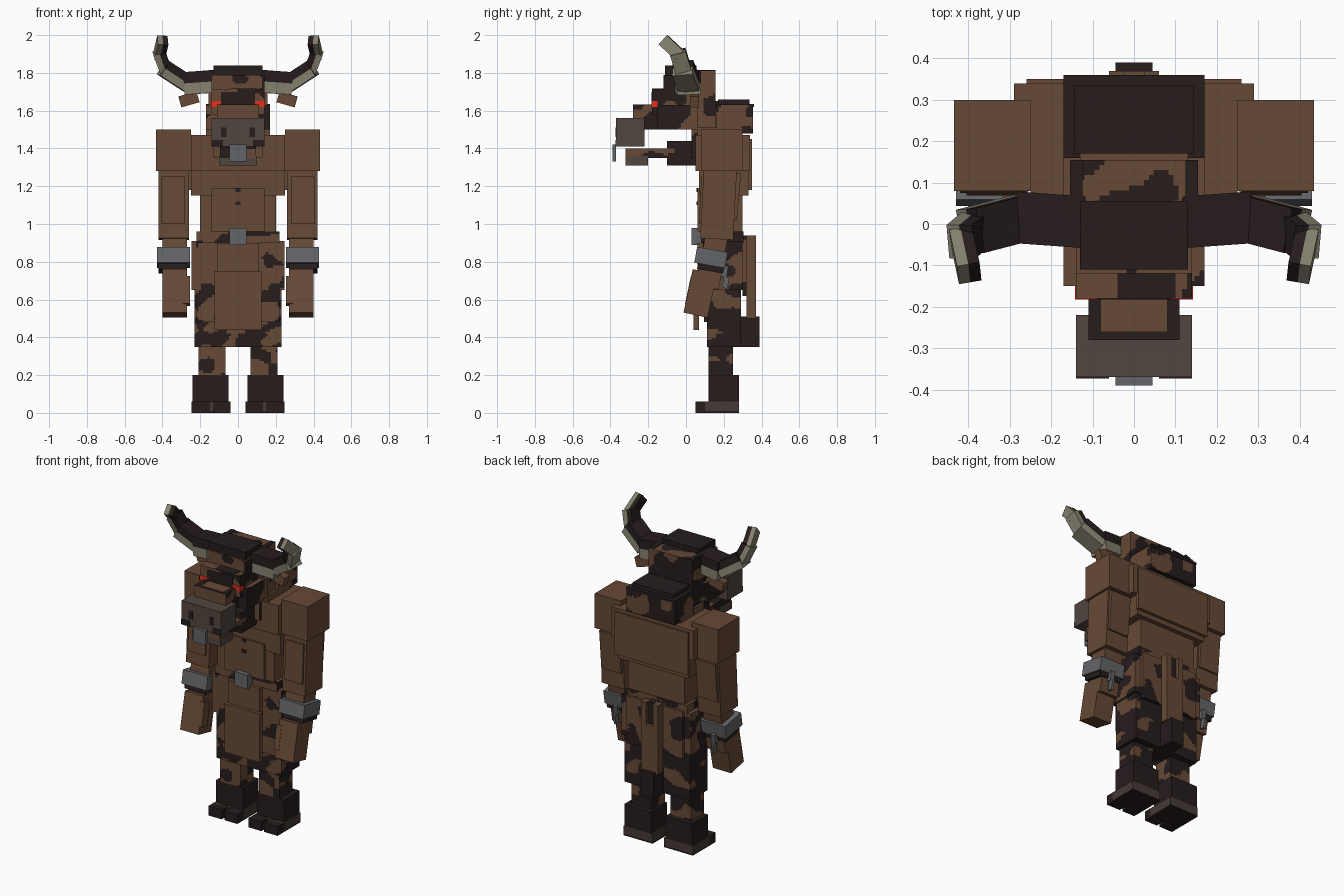
import bpy
import bmesh
import math
from mathutils import Vector, Matrix, noise

cube = bpy.data.objects.get("Cube")
if cube:
    bpy.data.objects.remove(cube, do_unlink=True)


def material(name, red, green, blue):
    mat = bpy.data.materials.new(name)
    mat.use_nodes = True
    colour = (red, green, blue, 1)
    mat.diffuse_color = colour
    mat.node_tree.nodes["Principled BSDF"].inputs["Base Color"].default_value = colour
    return mat


brown = material("brown_hide", .135, .067, .037)
dark = material("dark_fur", .02, .012, .012)
muzzle = material("muzzle_grey", .085, .061, .05)
metal = material("iron", .125, .13, .138)
ivory = material("horn_ivory", .24, .22, .16)
red = material("red_eye", .8, .026, .013)
sole_brown = material("sole_brown", .06, .043, .037)


def finish(name, bm, materials):
    mesh = bpy.data.meshes.new(name)
    bm.to_mesh(mesh)
    bm.free()
    for mat in materials:
        mesh.materials.append(mat)
    obj = bpy.data.objects.new(name, mesh)
    bpy.context.scene.collection.objects.link(obj)
    return obj


def slice_mesh(bm, point, normal):
    bmesh.ops.bisect_plane(bm, geom=bm.verts[:] + bm.edges[:] + bm.faces[:],
                           plane_co=point, plane_no=normal)


def patchiness(normal):
    """Flanks and back are darker than the front, tops are lighter."""
    if normal.z > .5:
        return -.1
    return 0 if normal.y < -.5 else .22


def box(name, x, y, z, mat, tilt=0, spots=None):
    """Box from ranges in hundredths; spots is the dark-patch threshold."""
    low, high = (Vector(corner) / 100 for corner in zip(x, y, z))
    centre, size = (low + high) / 2, high - low
    bm = bmesh.new()
    bmesh.ops.create_cube(bm, size=1)
    bmesh.ops.scale(bm, vec=size, verts=bm.verts)
    if spots is not None:
        # Fine cells carry the patchy hide
        for axis in range(3):
            normal = Vector((0, 0, 0))
            normal[axis] = 1
            steps = max(2, round(size[axis] / .012))
            for i in range(1, steps):
                slice_mesh(bm, normal * size[axis] * (i / steps - .5), normal)
        bm.normal_update()
        for face in bm.faces:
            point = face.calc_center_median() + centre
            value = noise.noise(Vector((point.x * 9, point.y * 9, point.z * 11)))
            face.material_index = int(value + patchiness(face.normal) > spots)
    obj = finish(name, bm, [mat, dark])
    obj.location = centre
    obj.rotation_euler.x = math.radians(tilt)
    return obj


def middle(name, half, y, z, mat, **options):
    return box(name, (-half, half), y, z, mat, **options)


def pair(name, x, y, z, mat, **options):
    box("left_" + name, x, y, z, mat, **options)
    box("right_" + name, (-x[1], -x[0]), y, z, mat, **options)


# Legs and hooves
pair("hoof", (5, 24), (12, 28), (6, 20), dark)
pair("hoof_base", (4, 24.5), (10, 28), (1, 6), sole_brown)
pair("inner_toe", (4, 13), (5, 12), (0, 6), dark)
pair("outer_toe", (15, 24.5), (5, 12), (0, 6), dark)
pair("sole", (4, 24.5), (10, 28), (0, 1), dark)
pair("shin", (6.5, 21), (12, 25), (20, 36), brown, spots=.1)
pair("thigh", (0, 23), (11, 29), (42, 66), brown, spots=.05)
pair("thigh_hem", (0, 23), (11, 29), (35, 42), brown, spots=-.2)
pair("thigh_pad", (8, 22), (9.5, 12), (48, 66), brown, spots=.12)

# Hips, loincloth and belt
middle("hips", 24.5, (9, 30), (65, 91), brown, spots=.25)
middle("belt", 22, (8, 30.5), (90, 96), brown, spots=.05)
middle("buckle", 4.5, (3, 8), (89, 98), metal)
middle("front_flap", 12.5, (4, 7), (44, 75), brown)
middle("flap_top", 11, (6, 9.5), (70, 90), brown)
pair("back_flap", (6, 20), (30, 32), (62, 92), brown, spots=.35)

# Tail
middle("tail_root", 2.5, (30, 35), (66, 94), dark)
middle("tail", 6, (32, 37), (50, 80), brown)
pair("tail_strap", (2.5, 6), (32, 37), (80, 94), brown)
middle("tail_tuft", 4.5, (29, 39), (35, 51), dark)

# Torso
middle("abdomen", 20, (8, 30), (94, 116), brown)
middle("belly_plate", 14, (6, 8), (96, 119), brown)
for height in (110, 117):
    middle("belly_mark", 1.4, (5.6, 6), (height, height + 2), dark)
middle("lower_chest", 25, (7, 33), (115, 130), brown)
middle("upper_chest", 29, (9, 34), (128, 147), brown)
middle("breast_plate", 25, (5, 9), (128, 147), brown)
middle("back_plate", 26, (33, 35), (118, 145), brown)
middle("collar", 17, (6, 30), (146, 151), brown)
middle("hump", 17, (16, 35.5), (148, 163), brown, spots=.18)
middle("hump_cover", 17, (16, 36), (162, 163.5), dark)
middle("mane", 14.5, (17, 33.5), (163, 166), dark)

# Arms
pair("shoulder", (25, 43.5), (8, 30), (128, 150), brown)
pair("upper_arm", (26, 42), (8.5, 26), (92, 130), brown, tilt=-3)
pair("arm_pad", (28, 40.5), (7.5, 10), (100, 125), brown, tilt=-3)
pair("elbow_pad", (27, 41), (21, 28), (102, 127), brown, tilt=-5)
pair("wrist", (27, 40), (8, 20), (66, 96), brown, tilt=-10)
pair("bracelet", (25.5, 43), (5, 21.5), (78, 86.5), metal, tilt=-10)
pair("bracelet_lining", (27, 42), (6, 20), (75, 78), dark, tilt=-10)
pair("hand", (27, 40), (1, 14), (51.5, 75), brown, tilt=-12)
pair("thumb", (25.5, 29), (1, 7), (57, 72), brown, tilt=-12)
pair("chain_top", (33, 36), (19, 22), (72, 78), metal, tilt=-10)
pair("chain_end", (34, 35.5), (19.5, 22.5), (66, 72), metal, tilt=-10)

# Head
middle("neck", 13, (3, 19), (135, 165), brown, spots=.25)
middle("head", 14, (-12, 10), (158, 179), brown, spots=.25)
middle("cheeks", 17, (-15, 6), (150, 163), brown, spots=.02)
middle("back_of_head", 15.5, (2, 15.5), (150, 181), brown, spots=.06)
pair("head_edge", (12.5, 15.5), (2, 15.5), (181, 181.4), dark)
middle("crown", 13, (-11, 5.5), (177, 184), dark)
middle("brow", 14, (-18, -11), (158, 171.5), brown, spots=.25)
middle("forehead_patch", 9, (-18.2, -18), (163, 170), dark)
box("brow_patch", (-4, 10), (-18, -12), (171.5, 171.8), dark)
middle("snout_bridge", 11, (-28, -14), (150, 163), brown, spots=.15)
pair("bridge_edge", (8, 11), (-28, -18), (163, 163.3), dark)
middle("bridge_front_edge", 8, (-28, -26), (163, 163.3), dark)
middle("muzzle", 14, (-37, -22), (141, 156), muzzle)
pair("nostril", (6, 9), (-37.3, -37), (146, 151), dark)
pair("lip_mark", (8, 14), (-37.3, -37), (141, 144.5), dark)
middle("jaw", 9.5, (-32, -6), (135, 140), brown, spots=.1)
middle("chin", 10, (-32, -20), (131, 136), muzzle)
middle("jaw_base", 9.5, (-10, 6), (131, 144), dark)
middle("nose_ring", 4.5, (-39, -37), (133, 142), metal)
pair("eye", (8, 14.3), (-18.2, -15), (162, 165), red)
for side, label in ((1, "left"), (-1, "right")):
    ear = box(label + "_ear", (21, 31), (2, 7), (163, 169), brown)
    ear.location.x *= side
    ear.rotation_euler.y = side * math.radians(16)


# Horns: tapering blocks along a curved path, dark on the upper inner half
def horn(label, side):
    path = [Vector((x * side, y, z)) / 100 for x, y, z in (
        (13, .5, 175.5), (27, 1.5, 174.5), (38.5, -1.5, 182), (41.5, -4, 190), (40, -11, 196.5))]
    widths = (.125, .11, .085, .065)
    heights = (.12, .09, .065, .055)
    hints = ((0, 0, 1), (-.4, 0, 1), (-1, 0, .3), (-1, 0, .1))
    for i, (start, end) in enumerate(zip(path, path[1:])):
        along = (end - start).normalized()
        hint = Vector(hints[i])
        hint.x *= side
        up = (hint - along * hint.dot(along)).normalized()
        across = up.cross(along)
        bm = bmesh.new()
        bmesh.ops.create_cube(bm, size=1)
        slice_mesh(bm, (0, 0, 0), (0, 0, 1))
        for face in bm.faces:
            face.material_index = int(face.calc_center_median().z > 0)
        bmesh.ops.scale(bm, verts=bm.verts, vec=(
            (end - start).length + .025, widths[i], heights[i]))
        frame = Matrix((along, across, up)).transposed().to_4x4()
        frame.translation = (start + end) / 2
        bmesh.ops.transform(bm, matrix=frame, verts=bm.verts)
        finish(f"{label}_horn_{i}", bm, [ivory, dark])


horn("left", 1)
horn("right", -1)
